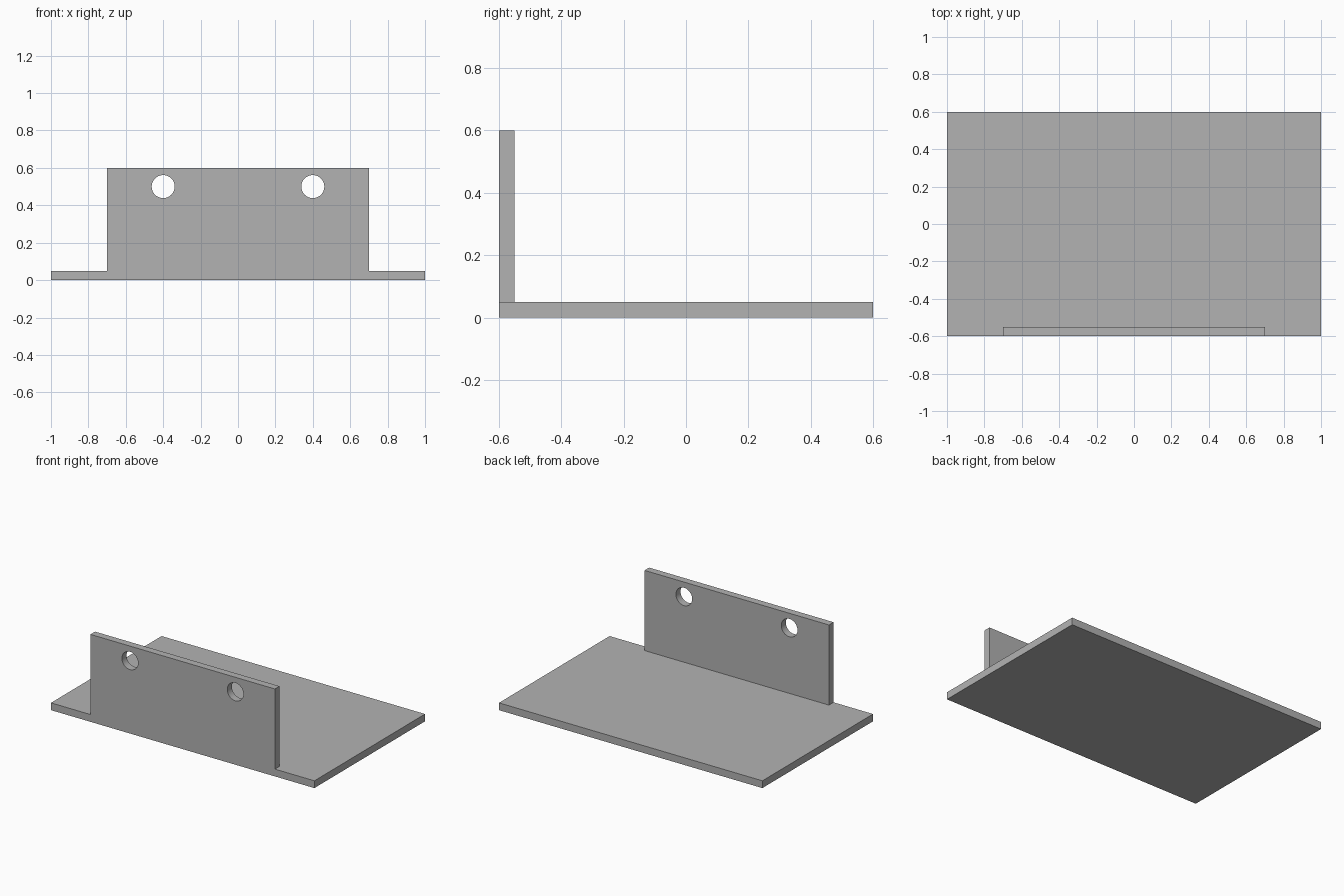
import bpy

if "Cube" in bpy.data.objects:
    bpy.data.objects.remove(bpy.data.objects["Cube"])

grey = bpy.data.materials.new("plain_grey")
grey.diffuse_color = (0.448, 0.448, 0.448, 1.0)
grey.use_nodes = True
grey.node_tree.nodes["Principled BSDF"].inputs["Base Color"].default_value = grey.diffuse_color


def box(name, x, y, z):
    """Box spanning the given (min, max) ranges."""
    spans = (x, y, z)
    bpy.ops.mesh.primitive_cube_add(size=1, location=[(a + b) / 2 for a, b in spans])
    ob = bpy.context.object
    ob.name = name
    ob.scale = [b - a for a, b in spans]
    bpy.ops.object.transform_apply(location=True, rotation=False, scale=True)
    ob.data.materials.append(grey)
    return ob


def combine(target, other, operation):
    """Apply a boolean and remove the helper."""
    mod = target.modifiers.new(operation.lower(), 'BOOLEAN')
    mod.operation = operation
    mod.solver = 'EXACT'
    mod.object = other
    bpy.context.view_layer.objects.active = target
    bpy.ops.object.modifier_apply(modifier=mod.name)
    bpy.data.objects.remove(other, do_unlink=True)


# Flat base plate and upright front wall, flush at the front
bracket = box("bracket", (-1, 1), (-0.6, 0.6), (0, 0.05))
wall = box("front_wall", (-0.7, 0.7), (-0.6, -0.55), (0.02, 0.6))

# Two round mounting holes through the wall
for x in (-0.4, 0.4):
    bpy.ops.mesh.primitive_cylinder_add(vertices=48, radius=0.0615, depth=0.3,
                                        location=(x, -0.575, 0.5),
                                        rotation=(1.570796, 0, 0))
    hole = bpy.context.object
    hole.name = "hole_cutter"
    hole.hide_render = True
    hole.data.materials.append(grey)
    combine(wall, hole, 'DIFFERENCE')

# One solid piece
combine(bracket, wall, 'UNION')
bpy.ops.object.select_all(action='DESELECT')
bracket.select_set(True)
bpy.context.view_layer.objects.active = bracket
bpy.ops.object.shade_smooth_by_angle(angle=0.5236)
